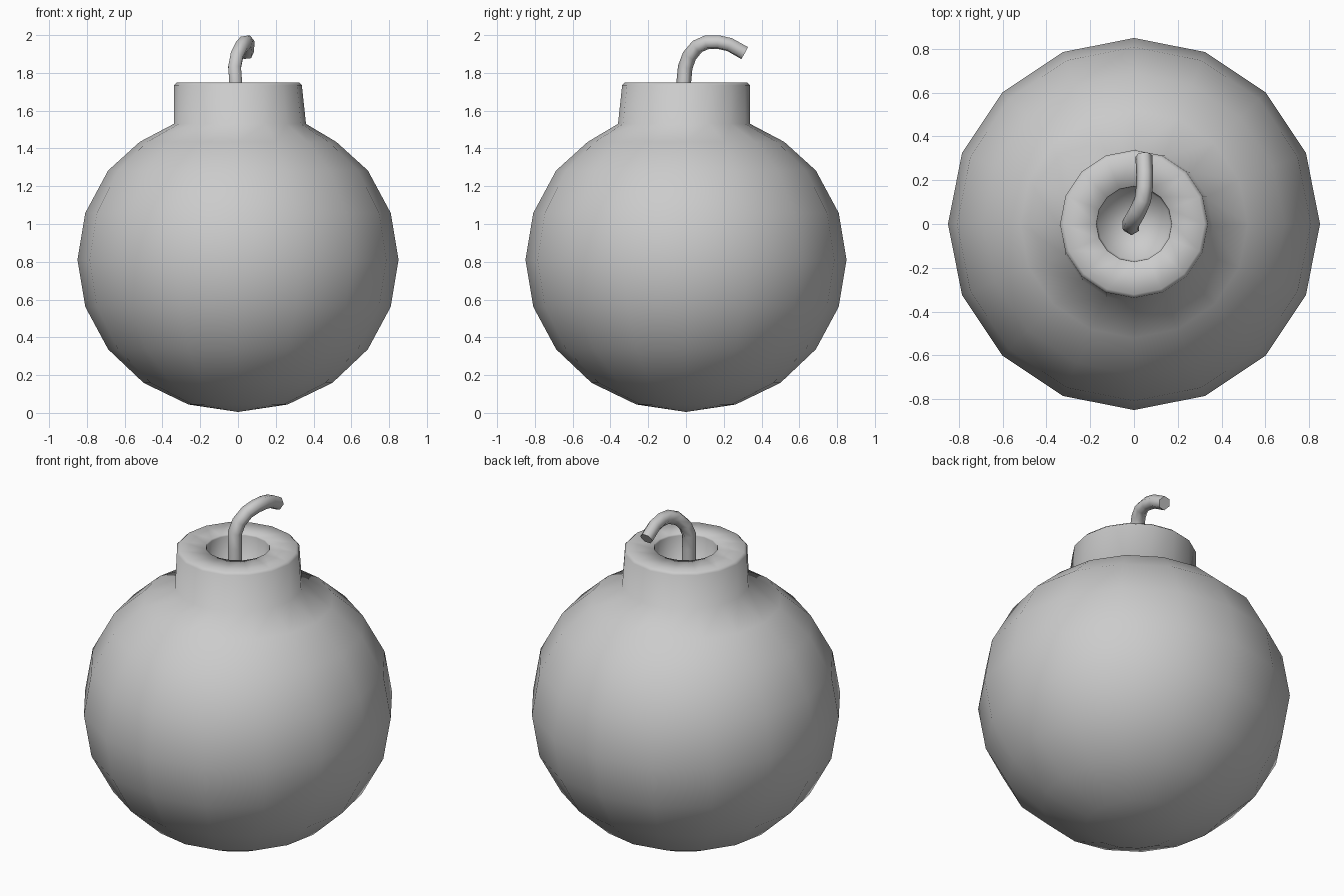
import bpy, bmesh, math

if "Cube" in bpy.data.objects:
    bpy.data.objects.remove(bpy.data.objects["Cube"])

SIDES = 16


def link(name, data):
    obj = bpy.data.objects.new(name, data)
    bpy.context.collection.objects.link(obj)
    return obj


def lathe(name, profile):
    """Revolve (radius, z, shift) rings; radius 0 makes a pole."""
    bm = bmesh.new()
    rings = []
    for r, z, s in profile:
        n = SIDES if r else 1
        rings.append([bm.verts.new((r * math.cos(2 * math.pi * i / SIDES) + s,
                                    r * math.sin(2 * math.pi * i / SIDES) - s, z))
                      for i in range(n)])
    for a, b in zip(rings, rings[1:]):
        for i in range(SIDES):
            j = (i + 1) % SIDES
            quad = [a[i % len(a)], a[j % len(a)], b[j % len(b)], b[i % len(b)]]
            bm.faces.new(list(dict.fromkeys(quad)))
    bmesh.ops.recalc_face_normals(bm, faces=bm.faces)
    mesh = bpy.data.meshes.new(name)
    bm.to_mesh(mesh)
    bm.free()
    mesh.shade_smooth()
    return link(name, mesh)


# Round body, slightly squashed, running into the neck and its hollow
profile = [(0, 0.005, 0)]
for k in range(1, 8):
    a = math.radians(18 * k)
    profile.append((0.85 * math.sin(a), 0.81 - 0.805 * math.cos(a), 0))
profile += [
    (0.52, 1.435, 0),                                   # shoulder
    (0.35, 1.53, 0.01),                                 # neck base
    (0.338, 1.735, 0), (0.322, 1.75, 0),                # rim with small bevel
    (0.175, 1.75, 0), (0.172, 1.74, 0),                 # hollow
    (0.165, 1.54, 0), (0, 1.50, 0),
]
lathe("body", profile)

# Bent six-sided fuse
path = [(-0.01, -0.012, 1.50), (-0.012, -0.012, 1.75), (-0.018, -0.004, 1.83),
        (-0.006, 0.018, 1.89), (0.018, 0.06, 1.94), (0.04, 0.11, 1.962),
        (0.048, 0.17, 1.963), (0.049, 0.23, 1.95), (0.045, 0.31, 1.905)]
curve = bpy.data.curves.new("fuse", 'CURVE')
curve.dimensions = '3D'
curve.bevel_depth = 0.039
curve.bevel_resolution = 1
curve.use_fill_caps = True
spline = curve.splines.new('POLY')
spline.points.add(len(path) - 1)
for p, co in zip(spline.points, path):
    p.co = (*co, 1)
spline.use_smooth = True
link("fuse", curve)
